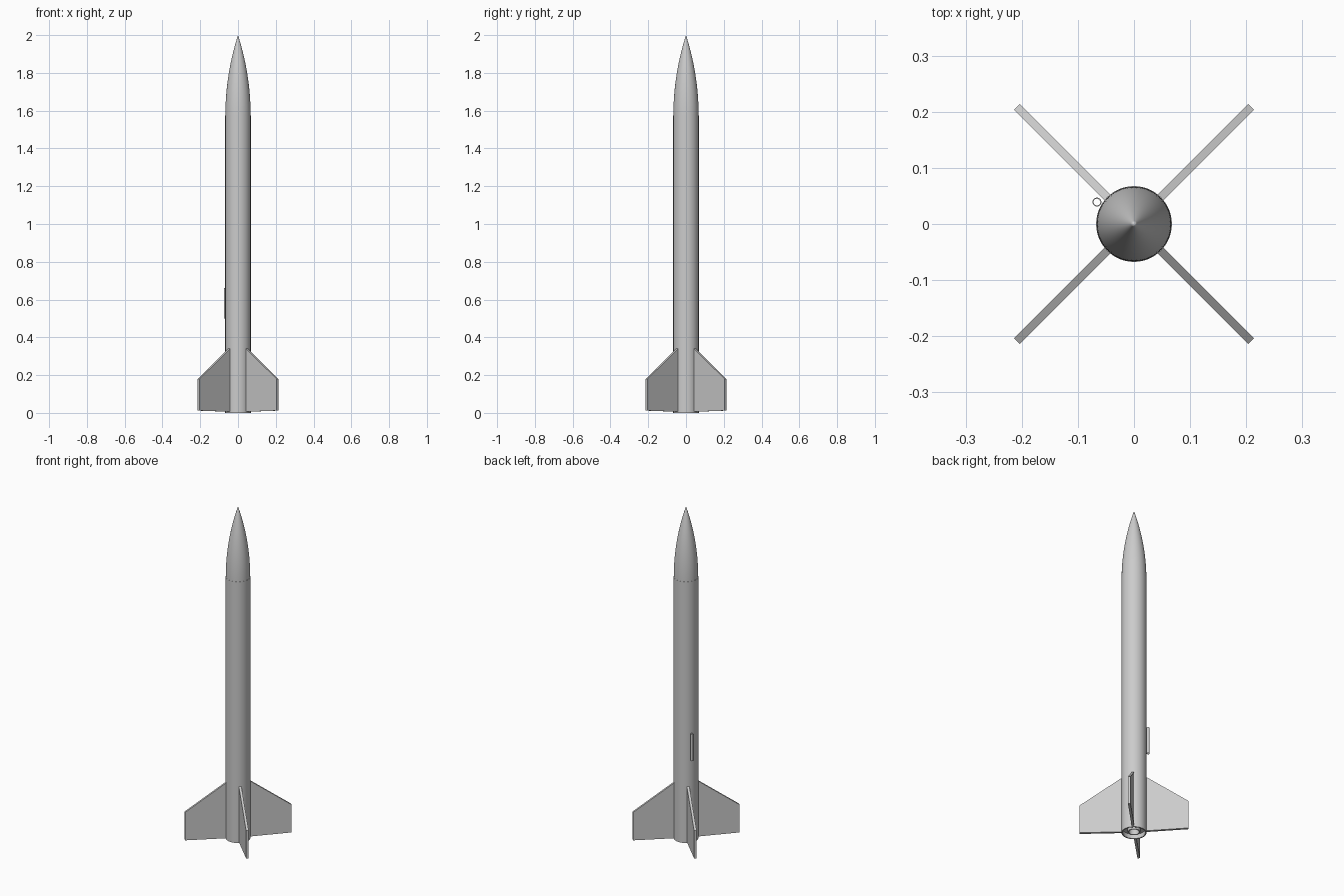
import bpy, bmesh, math
from mathutils import Matrix, Vector

cube = bpy.data.objects.get("Cube")
if cube:
    bpy.data.objects.remove(cube, do_unlink=True)

grey = bpy.data.materials.new("light_grey")
grey.use_nodes = True
grey.diffuse_color = (0.6, 0.6, 0.6, 1)
grey.node_tree.nodes["Principled BSDF"].inputs["Base Color"].default_value = (0.6, 0.6, 0.6, 1)

RADIUS = 0.0675
SHOULDER = 1.575
TOP = 2.0


def add_object(name, bm, smooth=False):
    bmesh.ops.remove_doubles(bm, verts=bm.verts, dist=0.00001)
    bmesh.ops.recalc_face_normals(bm, faces=bm.faces)
    mesh = bpy.data.meshes.new(name)
    bm.to_mesh(mesh)
    bm.free()
    mesh.materials.append(grey)
    obj = bpy.data.objects.new(name, mesh)
    bpy.context.collection.objects.link(obj)
    if smooth:
        bpy.ops.object.select_all(action="DESELECT")
        obj.select_set(True)
        bpy.context.view_layer.objects.active = obj
        bpy.ops.object.shade_smooth_by_angle(angle=math.radians(30))
    return obj


def lathe(name, profile, steps=64):
    """Spin a closed (radius, height) profile around z."""
    bm = bmesh.new()
    verts = [bm.verts.new((r, 0, z)) for r, z in profile]
    edges = [bm.edges.new((a, b)) for a, b in zip(verts, verts[1:])]
    bmesh.ops.spin(bm, geom=verts + edges, axis=(0, 0, 1), cent=(0, 0, 0),
                   angle=math.tau, steps=steps)
    return add_object(name, bm, smooth=True)


def tube(name, outer, inner, low, high, steps=64):
    return lathe(name, [(outer, low), (outer, high), (inner, high),
                        (inner, low), (outer, low)], steps)


# Hollow body and the motor mount inside its tail
tube("body_tube", RADIUS, 0.061, 0, SHOULDER)
tube("motor_tube", 0.034, 0.028, 0.005, 0.35)
tube("rear_centering_ring", 0.061, 0.034, 0.025, 0.04)
tube("front_centering_ring", 0.061, 0.034, 0.32, 0.335)
lathe("motor_block", [(0, 0.3), (0.028, 0.3), (0.028, 0.34), (0, 0.34)])

# Pointed ogive nose
base = RADIUS - 0.0007
length = TOP - SHOULDER
arc = (base ** 2 + length ** 2) / (2 * base)
nose = [(0, SHOULDER)]
for i in range(25):
    h = length * i / 24
    r = max(0, math.sqrt(arc ** 2 - h ** 2) + base - arc)
    nose.append((r, SHOULDER + h))
lathe("nose_cone", nose)

# Four swept fins on the diagonals
outline = [(0.064, 0.006), (0.295, 0.012), (0.295, 0.18), (0.064, 0.342)]
for i, name in enumerate(("back_left", "back_right", "front_right", "front_left")):
    bm = bmesh.new()
    face = bm.faces.new([bm.verts.new((r, -0.007, z)) for r, z in outline])
    side = bmesh.ops.extrude_face_region(bm, geom=[face])["geom"]
    bmesh.ops.translate(bm, vec=(0, 0.014, 0),
                        verts=[v for v in side if isinstance(v, bmesh.types.BMVert)])
    bm.transform(Matrix.Rotation(math.radians(45 + 90 * i), 4, "Z"))
    add_object(name + "_fin", bm)

# Small guide tube on the side
lug = tube("launch_lug", 0.008, 0.006, 0.5, 0.66, 24)
lug.location = Vector((-0.066, 0.039, 0))
